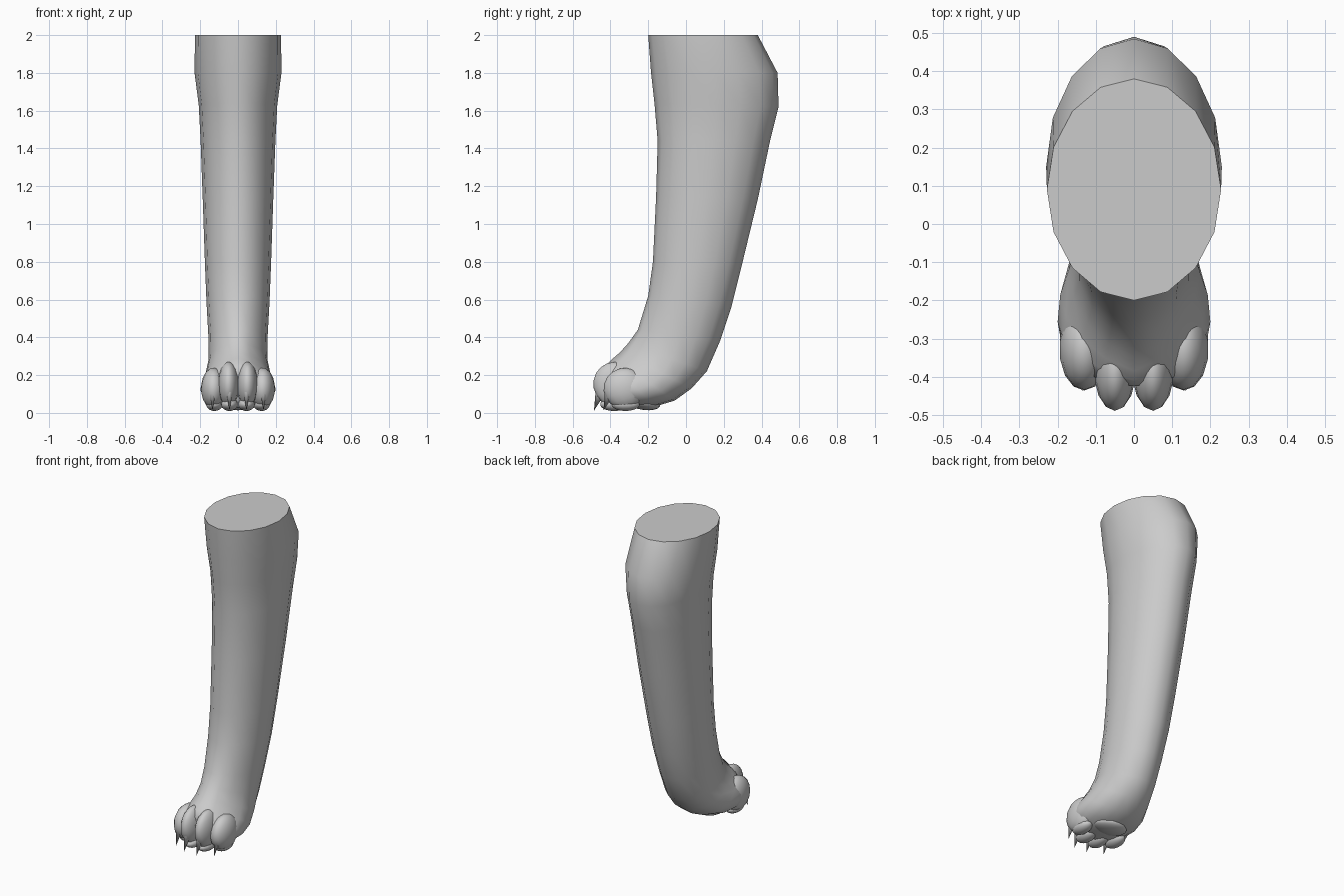
import bpy, bmesh, math
from mathutils import Vector

if "Cube" in bpy.data.objects:
    bpy.data.objects.remove(bpy.data.objects["Cube"])

SIDES = 16


def finish(bm, name, angle=60):
    bmesh.ops.recalc_face_normals(bm, faces=bm.faces)
    mesh = bpy.data.meshes.new(name)
    bm.to_mesh(mesh)
    bm.free()
    ob = bpy.data.objects.new(name, mesh)
    bpy.context.collection.objects.link(ob)
    bpy.ops.object.select_all(action='DESELECT')
    ob.select_set(True)
    bpy.context.view_layer.objects.active = ob
    bpy.ops.object.shade_smooth_by_angle(angle=math.radians(angle))
    return ob


def ellipsoid(name, loc, radii, tilt=0, seg=14, rings=9):
    bm = bmesh.new()
    bmesh.ops.create_uvsphere(bm, u_segments=seg, v_segments=rings, radius=1)
    ob = finish(bm, name)
    ob.location, ob.scale, ob.rotation_euler = loc, radii, (tilt, 0, 0)
    return ob


# Leg and foot: tilted rings (front y, front z, back y, back z, half width, bias)
rings = [
    (-0.20, 2.00, 0.38, 2.00, 0.228, 1.0),
    (-0.185, 1.80, 0.485, 1.80, 0.23, 1.0),
    (-0.167, 1.64, 0.49, 1.62, 0.208, 1.0),
    (-0.15, 1.44, 0.445, 1.44, 0.198, 1.0),
    (-0.158, 1.15, 0.38, 1.13, 0.187, 1.0),
    (-0.175, 0.80, 0.295, 0.78, 0.175, 1.0),
    (-0.20, 0.62, 0.24, 0.56, 0.167, 1.0),
    (-0.255, 0.44, 0.18, 0.38, 0.157, 0.95),
    (-0.305, 0.37, 0.11, 0.22, 0.155, 0.85),
    (-0.35, 0.32, 0.03, 0.13, 0.172, 0.75),
    (-0.385, 0.29, -0.06, 0.065, 0.193, 0.7),
    (-0.41, 0.265, -0.16, 0.035, 0.20, 0.7),
    (-0.425, 0.23, -0.28, 0.025, 0.185, 0.75),
    (-0.42, 0.19, -0.36, 0.03, 0.14, 0.8),
]
bm = bmesh.new()
loops = []
for fy, fz, by, bz, hw, k in rings:
    loop = []
    for i in range(SIDES):
        a = 2 * math.pi * i / SIDES
        t = (0.5 - 0.5 * math.cos(a)) ** k
        loop.append(bm.verts.new((hw * math.sin(a), fy + (by - fy) * t, fz + (bz - fz) * t)))
    loops.append(loop)
for a, b in zip(loops, loops[1:]):
    for i in range(SIDES):
        j = (i + 1) % SIDES
        bm.faces.new((a[i], a[j], b[j], b[i]))
bm.faces.new(loops[0])
bm.faces.new(loops[-1])
finish(bm, "leg")

for side, label in ((-1, "left"), (1, "right")):
    # Toes
    ellipsoid(f"inner_toe_{label}", (side * 0.05, -0.375, 0.15), (0.056, 0.115, 0.12), 0.35)
    ellipsoid(f"outer_toe_{label}", (side * 0.13, -0.325, 0.13), (0.066, 0.112, 0.108), 0.3)
    # Toe pads
    ellipsoid(f"inner_pad_{label}", (side * 0.045, -0.38, 0.045), (0.045, 0.075, 0.035))
    ellipsoid(f"outer_pad_{label}", (side * 0.125, -0.32, 0.045), (0.045, 0.075, 0.035))
    # Claws
    for toe, x, y in (("inner", 0.045, -0.455), ("outer", 0.135, -0.405)):
        bm = bmesh.new()
        base = [bm.verts.new((side * x + 0.018 * math.cos(a), y + 0.022 * math.sin(a),
                              0.115 - 0.02 * math.sin(a)))
                for a in (math.tau * i / 8 for i in range(8))]
        tip = bm.verts.new((side * x, y - 0.032, 0.012))
        for i in range(8):
            bm.faces.new((base[i], base[(i + 1) % 8], tip))
        bm.faces.new(base)
        finish(bm, f"{toe}_claw_{label}")

# Sole pad
ellipsoid("main_pad", (0, -0.22, 0.05), (0.11, 0.085, 0.035), -0.12)
